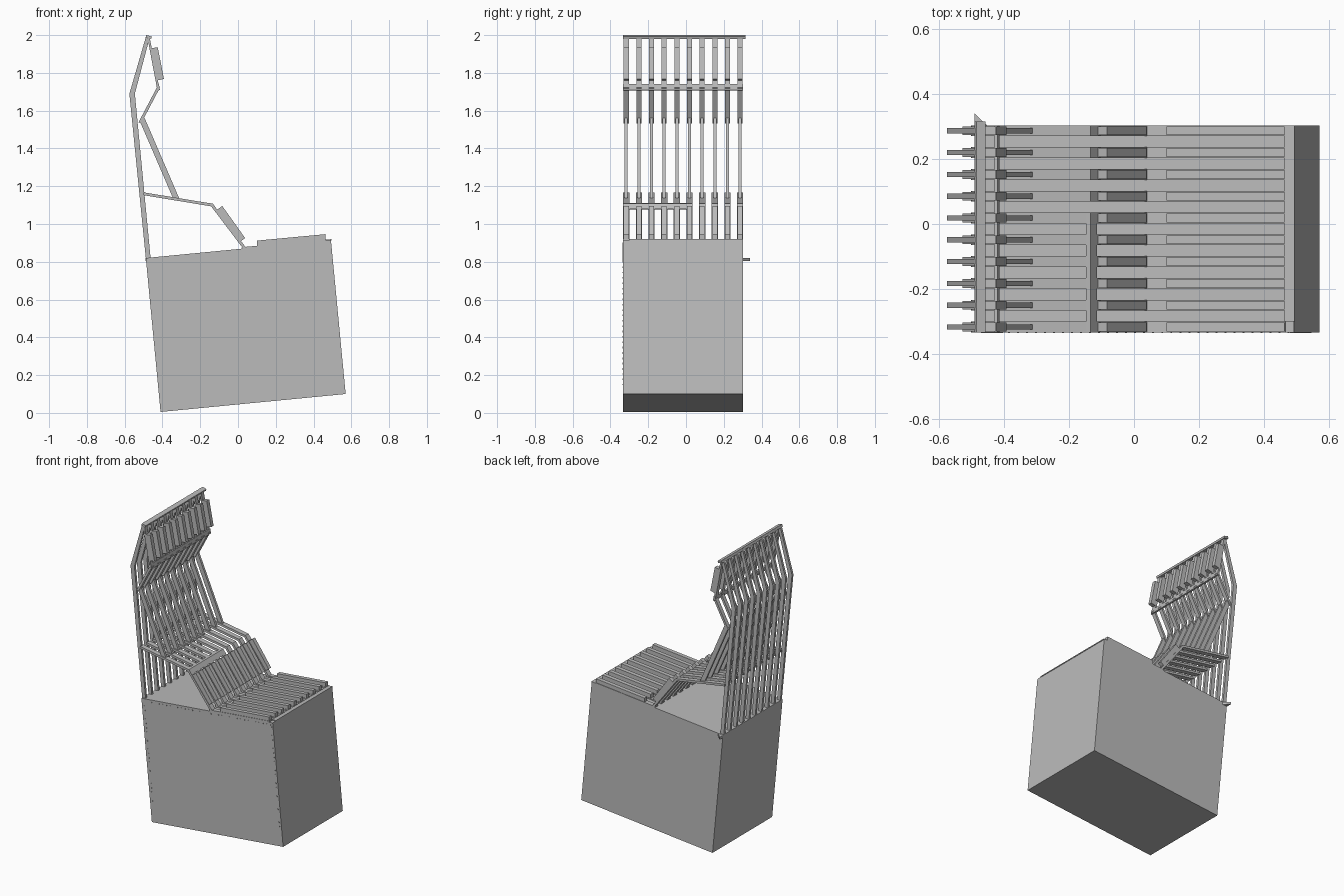
import bpy, bmesh
from mathutils import Vector

cube = bpy.data.objects.get("Cube")
if cube:
    bpy.data.objects.remove(cube, do_unlink=True)

grey = bpy.data.materials.new("plain grey")
grey.use_nodes = True
grey.diffuse_color = (0.5, 0.5, 0.5, 1)
grey.node_tree.nodes["Principled BSDF"].inputs["Base Color"].default_value = (0.5, 0.5, 0.5, 1)

COUNT, PITCH = 10, 0.067
FRONT, BACK = -0.333, 0.303
FIRST = FRONT + 0.0165          # centre of the frontmost slat


def add_prism(bm, profile, y0, y1):
    """Extrude an (x, z) outline along y."""
    face = bm.faces.new([bm.verts.new((x, y0, z)) for x, z in profile])
    out = bmesh.ops.extrude_face_region(bm, geom=[face])["geom"]
    verts = [v for v in out if isinstance(v, bmesh.types.BMVert)]
    bmesh.ops.translate(bm, verts=verts, vec=(0, y1 - y0, 0))


def finish(name, bm):
    bmesh.ops.recalc_face_normals(bm, faces=bm.faces)
    mesh = bpy.data.meshes.new(name)
    bm.to_mesh(mesh)
    bm.free()
    mesh.materials.append(grey)
    obj = bpy.data.objects.new(name, mesh)
    bpy.context.collection.objects.link(obj)
    return obj


def prism(name, profile, y0, y1):
    bm = bmesh.new()
    add_prism(bm, profile, y0, y1)
    return finish(name, bm)


def slats(name, profile, width):
    """A row of identical slats along the depth."""
    obj = prism(name, profile, FIRST - width / 2, FIRST + width / 2)
    arr = obj.modifiers.new("row", "ARRAY")
    arr.count = COUNT
    arr.use_relative_offset = False
    arr.use_constant_offset = True
    arr.constant_offset_displace = (0, PITCH, 0)
    return obj


def strip(a, b, thick):
    """Outline of a straight member centred on the line a-b."""
    a, b = Vector(a), Vector(b)
    d = (b - a).normalized() * thick / 2
    n = Vector((-d.y, d.x))
    return [a + n, b + n, b - n, a - n]


# Tilted solid base
A, B, C, D = (-0.41, 0.005), (0.57, 0.1), (0.492, 0.915), (-0.488, 0.82)
prism("base_box", [A, B, C, D], FRONT, BACK)

# Slatted frame
slats("upright", [(-0.488, 0.82), (-0.575, 1.69), (-0.485, 2.0), (-0.468, 1.985),
                  (-0.546, 1.69), (-0.463, 0.822)], 0.016)
slats("upper_head_frame", strip((-0.473, 1.985), (-0.423, 1.72), 0.012), 0.027)
slats("lower_head_frame", strip((-0.42, 1.725), (-0.52, 1.535), 0.015), 0.027)
slats("back_brace", strip((-0.508, 1.555), (-0.325, 1.13), 0.03), 0.016)
slats("seat_frame", strip((-0.50, 1.16), (-0.135, 1.10), 0.015), 0.033)
slats("leg_frame", strip((-0.14, 1.103), (0.035, 0.872), 0.015), 0.033)
slats("foot_frame", strip((0.02, 0.873), (0.465, 0.916), 0.008), 0.033)

# Slatted pads
slats("head_pad", [(-0.46, 1.93), (-0.425, 1.936), (-0.392, 1.768), (-0.427, 1.76)], 0.027)
slats("leg_pad", strip((-0.098, 1.085), (0.023, 0.915), 0.036), 0.027)
slats("foot_pad", [(0.10, 0.875), (0.10, 0.912), (0.462, 0.946), (0.462, 0.91)], 0.027)

# Cross bars
prism("top_bar", [(-0.49, 1.985), (-0.484, 2.0), (-0.456, 1.992), (-0.46, 1.98)], FRONT, 0.315)
prism("neck_bar", strip((-0.425, 1.74), (-0.419, 1.708), 0.012), FRONT, BACK)
prism("knee_bar", [(-0.148, 1.11), (-0.133, 1.108), (-0.113, 1.08), (-0.128, 1.078)], FRONT, 0.033)
prism("foot_bar", [(0.463, 0.91), (0.463, 0.917), (0.494, 0.92), (0.495, 0.913)], -0.3, BACK)

# Small corner bracket at the rear
bm = bmesh.new()
tri = bm.faces.new([bm.verts.new(p + (0.805,)) for p in
                    ((-0.49, 0.34), (-0.49, BACK), (-0.452, BACK))])
top = bmesh.ops.extrude_face_region(bm, geom=[tri])["geom"]
bmesh.ops.translate(bm, verts=[v for v in top if isinstance(v, bmesh.types.BMVert)],
                    vec=(0, 0, 0.015))
finish("corner_bracket", bm)

# Rows of tiny studs along the panel edges
bm = bmesh.new()
for start, end, n in (((-0.467, 0.8), (-0.405, 0.15), 24),
                      ((-0.44, 0.808), (0.475, 0.898), 34),
                      ((0.483, 0.885), (0.542, 0.23), 24)):
    s, e = Vector(start), Vector(end)
    for i in range(n):
        x, z = s.lerp(e, i / (n - 1))
        r = 0.003
        add_prism(bm, [(x - r, z - r), (x + r, z - r), (x + r, z + r), (x - r, z + r)],
                  FRONT - 0.002, FRONT + 0.002)
finish("edge_studs", bm)
